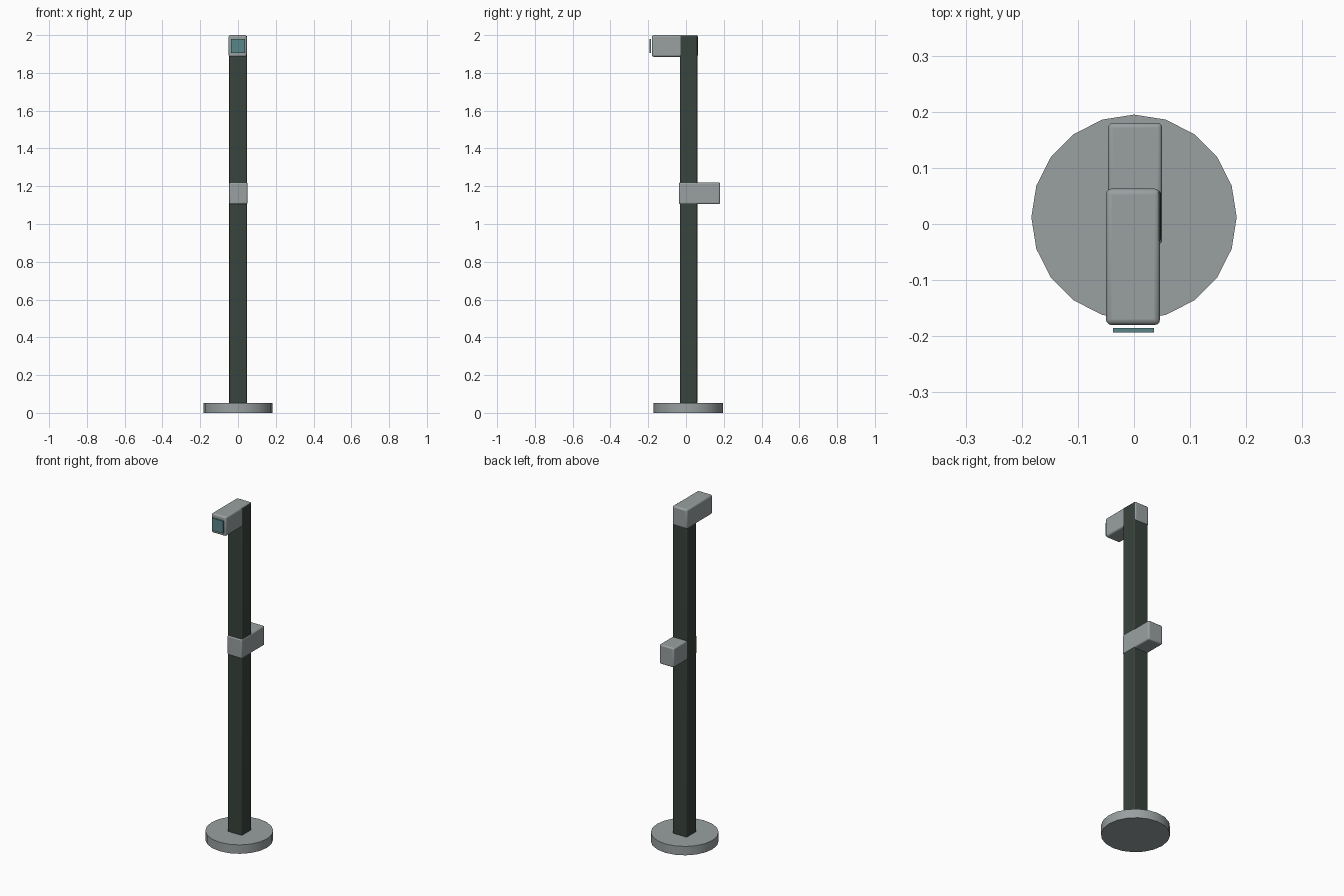
import bpy, bmesh
from mathutils import Vector

cube = bpy.data.objects.get("Cube")
if cube:
    bpy.data.objects.remove(cube)


def material(name, rgb):
    mat = bpy.data.materials.new(name)
    mat.use_nodes = True
    mat.diffuse_color = (*rgb, 1)
    mat.node_tree.nodes["Principled BSDF"].inputs["Base Color"].default_value = (*rgb, 1)
    return mat


grey = material("light grey metal", (0.32, 0.35, 0.355))
dark = material("dark green paint", (0.04, 0.056, 0.045))
teal = material("teal glass", (0.10, 0.24, 0.25))


def box(name, low, high, mat, bevel=0):
    """Box between two opposite corners, with rounded edges."""
    low, high = Vector(low), Vector(high)
    bpy.ops.mesh.primitive_cube_add(size=1, location=(low + high) / 2)
    obj = bpy.context.object
    obj.name = name
    obj.scale = high - low
    bpy.ops.object.transform_apply(location=False, rotation=False, scale=True)
    obj.data.materials.append(mat)
    if bevel:
        mod = obj.modifiers.new("rounded edges", "BEVEL")
        mod.width = bevel
        mod.segments = 3
        bpy.ops.object.shade_smooth_by_angle()
    return obj


# Round foot
bpy.ops.mesh.primitive_cylinder_add(vertices=20, radius=0.183, depth=0.053,
                                    location=(0, 0.012, 0.0265))
foot = bpy.context.object
foot.name = "round_foot"
foot.data.materials.append(grey)
bpy.ops.object.shade_smooth_by_angle()

# Square post
box("post", (-0.047, -0.032, 0.05), (0.048, 0.06, 1.997), dark, 0.006)

# Head pointing forward and the glass plate before it
box("head", (-0.05, -0.18, 1.885), (0.0465, 0.063, 2.0), grey, 0.01)
box("glass_plate", (-0.037, -0.193, 1.906), (0.036, -0.185, 1.979), teal)

# Middle block pointing backward
box("middle_block", (-0.046, -0.037, 1.105), (0.05, 0.18, 1.22), grey, 0.008)
